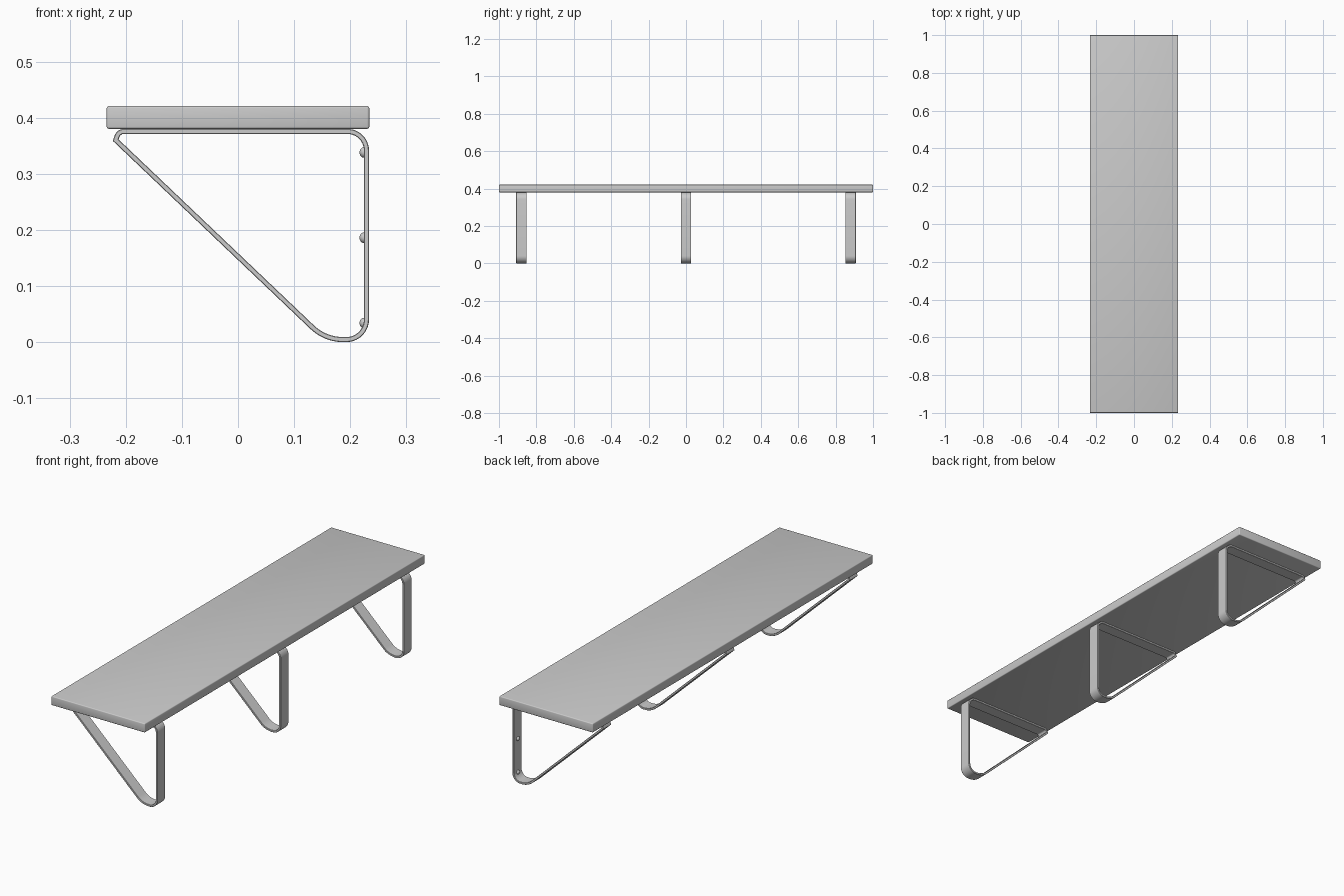
import bpy, bmesh, math
from mathutils import Vector

if "Cube" in bpy.data.objects:
    bpy.data.objects.remove(bpy.data.objects["Cube"])

T, W, C = 0.009, 0.056, 0.0012      # strap thickness, width, edge chamfer


def finish(obj):
    bpy.ops.object.select_all(action='DESELECT')
    obj.select_set(True)
    bpy.context.view_layer.objects.active = obj
    bpy.ops.object.shade_smooth_by_angle(angle=math.radians(30))


def mesh_object(name, bm, loc=(0, 0, 0)):
    bmesh.ops.recalc_face_normals(bm, faces=bm.faces)
    me = bpy.data.meshes.new(name)
    bm.to_mesh(me)
    bm.free()
    obj = bpy.data.objects.new(name, me)
    bpy.context.collection.objects.link(obj)
    obj.location = loc
    finish(obj)
    return obj


def rounded_path(corners, steps=10):
    """Clockwise polygon -> list of (centreline point, outward offset vector)."""
    path = []
    n = len(corners)
    for i, (x, z, r) in enumerate(corners):
        p = Vector((x, z))
        d0 = (p - Vector(corners[i - 1][:2])).normalized()
        d1 = (Vector(corners[(i + 1) % n][:2]) - p).normalized()
        n0, n1 = Vector((-d0.y, d0.x)), Vector((-d1.y, d1.x))
        half = d0.angle(d1) / 2
        mid = (n0 + n1).normalized()
        if r == 0:                       # sharp mitre
            path.append((p, mid / math.cos(half)))
            continue
        centre = p - mid * (r / math.cos(half))
        a0 = math.atan2(n0.y, n0.x)
        for k in range(steps + 1):
            a = a0 - 2 * half * k / steps
            d = Vector((math.cos(a), math.sin(a)))
            path.append((centre + d * r, d))
    return path


# Bent flat-bar loop: x, z, bend radius of the centreline
corners = [(-0.2180, 0.3600, 0), (-0.2125, 0.3755, 0.013), (0.2290, 0.3755, 0.034),
           (0.2290, 0.0045, 0.036), (0.1555, 0.0045, 0.080)]
path = rounded_path(corners)
h, w = T / 2, W / 2
section = [(h, -w + C), (h, w - C), (h - C, w), (-h + C, w),
           (-h, w - C), (-h, -w + C), (-h + C, -w), (h - C, -w)]


def bracket(name, y):
    bm = bmesh.new()
    rings = []
    for p, d in path:
        ring = []
        for o, sy in section:
            q = p + d * o
            ring.append(bm.verts.new((q.x, sy, q.y)))
        rings.append(ring)
    m = len(section)
    for i, ring in enumerate(rings):
        prev = rings[i - 1]
        for j in range(m):
            k = (j + 1) % m
            bm.faces.new((prev[j], prev[k], ring[k], ring[j]))
    return mesh_object(name, bm, (0, y, 0))


def screw_head(name, y, z):
    bm = bmesh.new()
    bmesh.ops.create_uvsphere(bm, u_segments=20, v_segments=12, radius=0.0095)
    bmesh.ops.bisect_plane(bm, geom=bm.verts[:] + bm.edges[:] + bm.faces[:],
                           plane_co=(0, 0, 0), plane_no=(1, 0, 0), clear_outer=True)
    bmesh.ops.holes_fill(bm, edges=[e for e in bm.edges if e.is_boundary])
    bmesh.ops.scale(bm, vec=(0.85, 1, 1), verts=bm.verts)
    return mesh_object(name, bm, (0.2247, y, z))


# Shelf board with softened edges
bm = bmesh.new()
bmesh.ops.create_cube(bm, size=1)
bmesh.ops.scale(bm, vec=(0.468, 2.0, 0.041), verts=bm.verts)
bmesh.ops.bevel(bm, geom=bm.edges[:], offset=0.004, segments=3, profile=0.5,
                affect='EDGES')
mesh_object("shelf_board", bm, (0, 0, 0.4005))

# Three brackets, each with three wall screws
for label, y in (("front", -0.88), ("middle", 0.0), ("back", 0.88)):
    bracket(label + "_bracket", y)
    for i, z in enumerate((0.034, 0.186, 0.338)):
        screw_head(f"{label}_screw_{i + 1}", y, z)
